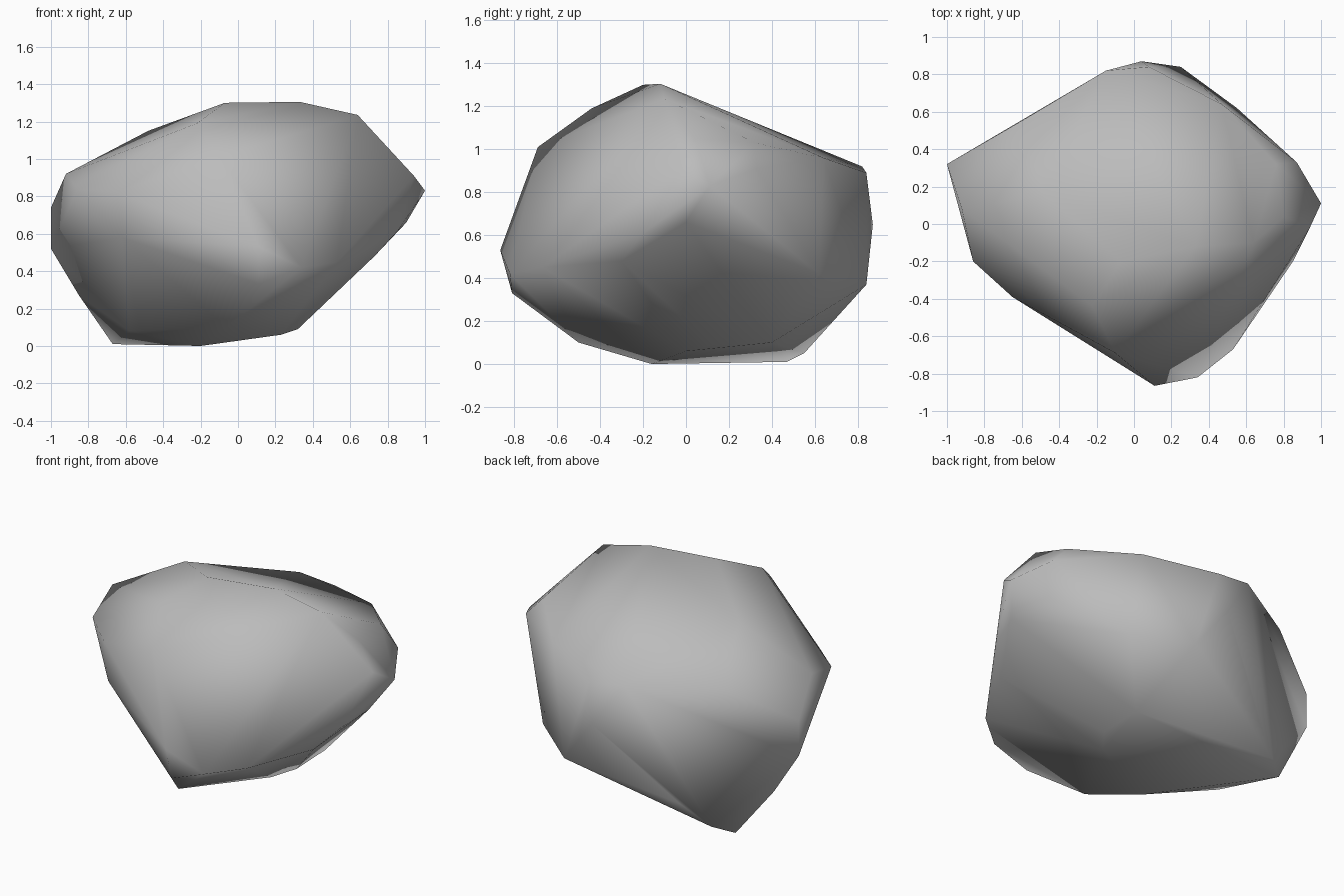
import bpy
import bmesh
from math import radians

if "Cube" in bpy.data.objects:
    bpy.data.objects.remove(bpy.data.objects["Cube"], do_unlink=True)

# Plain stone material
stone = bpy.data.materials.new("stone grey")
stone.use_nodes = True
colour = (0.5, 0.5, 0.5, 1)
stone.diffuse_color = colour
bsdf = stone.node_tree.nodes["Principled BSDF"]
bsdf.inputs["Base Color"].default_value = colour
bsdf.inputs["Roughness"].default_value = 0.9

# Corners of the boulder, grouped by the region they shape
crown = [(-.07, -.2, 1.3), (.33, -.12, 1.305), (.64, -.1, 1.235), (-.48, .16, 1.15)]
front_ridge = [(-.22, -.44, 1.19), (-.1, -.69, 1.01), (-.02, -.75, .79),
               (.11, -.865, .53), (.34, -.82, .42), (.11, -.81, .33),
               (.53, -.67, .45), (.73, -.3, .48)]
left_side = [(.8, .04, 1.05), (.94, -.02, .91), (1, .11, .83), (.87, .33, .91),
             (.9, 0, .66), (.85, -.2, .61), (.76, .32, 1.03), (.55, .62, .42),
             (.45, .2, .24)]
back = [(-.15, .82, .92), (.04, .87, .65), (.25, .84, .37), (.08, .84, .89),
        (.47, .64, .96)]
right_side = [(-.92, .08, .92), (-1, .32, .74), (-1, .32, .52), (-.86, -.2, .84),
              (-.65, -.39, .82), (-.62, -.39, .58), (-.85, .35, .27),
              (-.62, .54, .92)]
base = [(-.67, .47, .01), (-.2, -.16, 0), (.23, 0, .06), (.32, .12, .09),
        (.32, .4, .1), (-.06, -.5, .1), (-.56, .55, .05), (-.4, .63, .18),
        (-.58, .05, .08)]

# Shrink-wrap the corners into one faceted body
bm = bmesh.new()
for region in (crown, front_ridge, left_side, back, right_side, base):
    for corner in region:
        bm.verts.new(corner)
bmesh.ops.convex_hull(bm, input=bm.verts[:])
bmesh.ops.delete(bm, geom=[v for v in bm.verts if not v.link_faces], context="VERTS")
bmesh.ops.recalc_face_normals(bm, faces=bm.faces[:])
mesh = bpy.data.meshes.new("boulder")
bm.to_mesh(mesh)
bm.free()
mesh.materials.append(stone)

boulder = bpy.data.objects.new("boulder", mesh)
bpy.context.collection.objects.link(boulder)
bpy.context.view_layer.objects.active = boulder
boulder.select_set(True)
bpy.ops.object.shade_smooth_by_angle(angle=radians(75))
